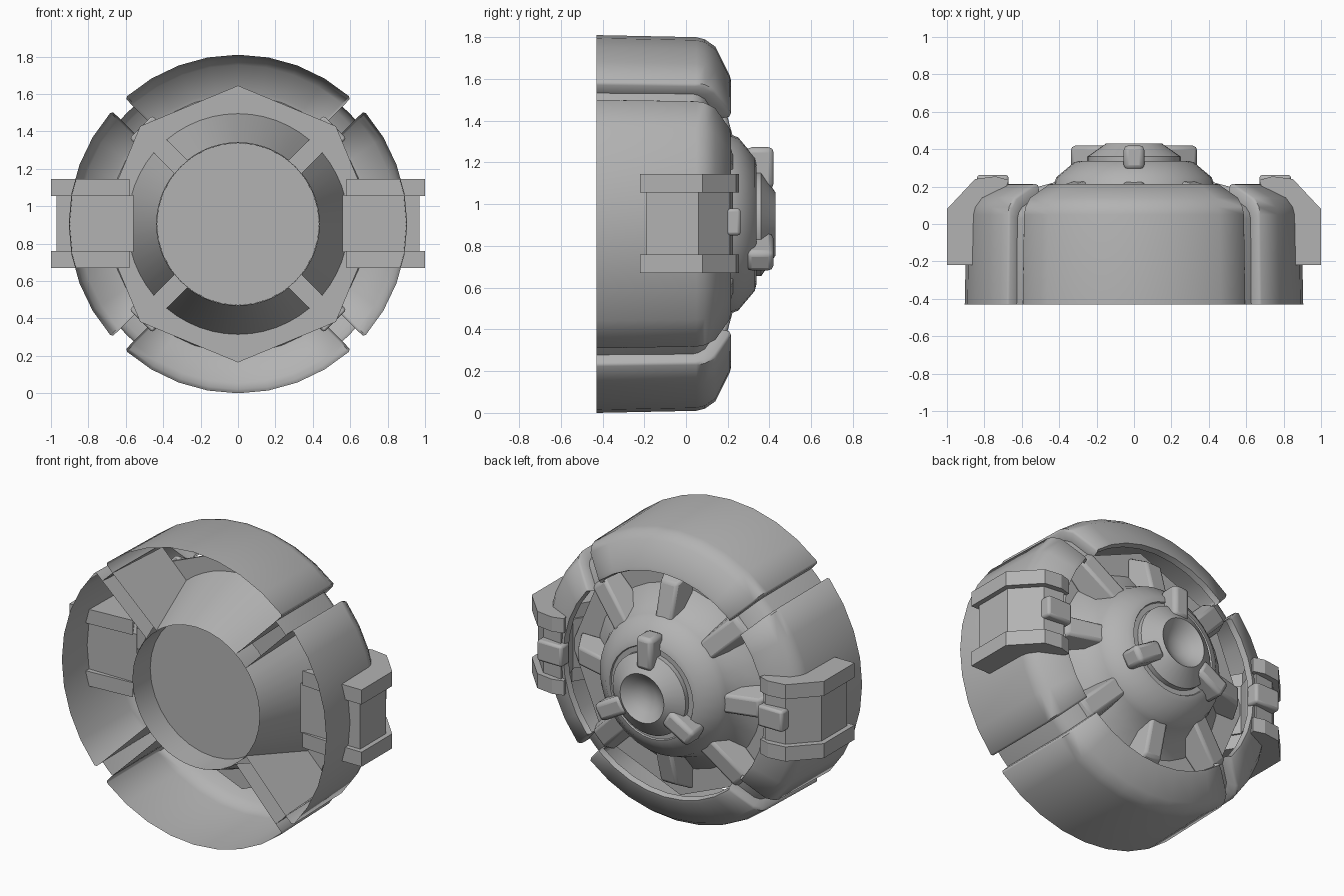
import bpy, bmesh
from math import sin, cos, pi, asin, radians

if "Cube" in bpy.data.objects:
    bpy.data.objects.remove(bpy.data.objects["Cube"])

CZ = 0.905
grey = bpy.data.materials.new("plain grey")
grey.use_nodes = True
grey.diffuse_color = (0.45, 0.45, 0.45, 1)
grey.node_tree.nodes["Principled BSDF"].inputs["Base Color"].default_value = (0.45, 0.45, 0.45, 1)


def polar(r, a, y):
    return (r * cos(a), y, CZ + r * sin(a))


def finish(name, bm, smooth=None, bevel=0):
    bmesh.ops.remove_doubles(bm, verts=bm.verts, dist=0.0005)
    bmesh.ops.recalc_face_normals(bm, faces=bm.faces)
    mesh = bpy.data.meshes.new(name)
    bm.to_mesh(mesh)
    bm.free()
    mesh.materials.append(grey)
    ob = bpy.data.objects.new(name, mesh)
    bpy.context.collection.objects.link(ob)
    if bevel:
        mod = ob.modifiers.new("bevel", "BEVEL")
        mod.width, mod.segments, mod.limit_method = bevel, 2, "ANGLE"
    if smooth:
        bpy.ops.object.select_all(action="DESELECT")
        ob.select_set(True)
        bpy.context.view_layer.objects.active = ob
        bpy.ops.object.shade_smooth_by_angle(angle=radians(smooth))
    return ob


def grid(name, columns, smooth=35):
    """Skin a list of equally long point columns."""
    bm = bmesh.new()
    rows = [[bm.verts.new(p) for p in c] for c in columns]
    for a, b in zip(rows, rows[1:]):
        for i in range(len(a) - 1):
            bm.faces.new((a[i], a[i + 1], b[i + 1], b[i]))
    return finish(name, bm, smooth)


def lathe(name, profile, n=32, smooth=35):
    return grid(name, [[polar(r, 2 * pi * k / n, y) for r, y in profile]
                       for k in range(n + 1)], smooth)


def hexahedron(name, rule, bevel):
    """Cube whose corners are placed by a rule of three signs."""
    bm = bmesh.new()
    bmesh.ops.create_cube(bm, size=2)
    for v in bm.verts:
        v.co = rule(*v.co)
    return finish(name, bm, 40, bevel)


def prism(name, outline, z0, z1):
    bm = bmesh.new()
    face = bm.faces.new([bm.verts.new((x, y, z0)) for x, y in outline])
    top = bmesh.ops.extrude_face_region(bm, geom=[face])["geom"]
    bm.faces.new([bm.verts.new((x, y, z0)) for x, y in outline])
    for v in top:
        if isinstance(v, bmesh.types.BMVert):
            v.co.z = z1
    return finish(name, bm)


# Outer shell: four panels with turned-in ends, and groove floors between them
SHELL = [(0.905, -0.43), (0.895, 0.05), (0.885, 0.09), (0.85, 0.14),
         (0.71, 0.21), (0.69, 0.215), (0.68, 0.18)]
FLOOR = [(0.84, -0.43), (0.835, 0.03), (0.825, 0.06), (0.80, 0.09),
         (0.70, 0.14), (0.68, 0.145), (0.67, 0.12)]


def column(profile, t, gap, centre):
    # t runs -1..1 across a panel whose ends stay parallel to the diagonals
    return [polar(r, centre + t * (pi / 4 - asin(gap / r)), y) for r, y in profile]


chamfer = [(r - 0.012, y - 0.008 * (y > 0)) for r, y in SHELL]
DRUM = [(0.435, -0.41), (0.59, 0.04)]
WEB = [[(0.84, -0.43), (0.82, 0.04)], DRUM]
for k, place in enumerate(("left", "top", "right", "bottom")):
    mid = k * pi / 2
    n = 8
    cols = [column(FLOOR, -1, 0.048, mid), column(chamfer, -1, 0.05, mid)]
    cols += [column(SHELL, 2 * i / n - 1, 0.062, mid) for i in range(n + 1)]
    cols += [column(chamfer, 1, 0.05, mid), column(FLOOR, 1, 0.048, mid)]
    grid("shell_panel_" + place, cols, 55)
    diag = mid + pi / 4
    grid("groove_floor_%d" % k, [[polar(r, diag + t * asin(0.05 / r), y) for r, y in FLOOR]
                                 for t in (-1, 0, 1)])

    # Sloped drum wall sectors, and thin webs from their ends to the shell
    grid("drum_sector_" + place, [column(DRUM, i / 6 - 1, 0.048, mid) for i in range(13)])
    for t, end in ((-1, "a"), (1, "b")):
        grid("web_%s_%s" % (place, end), [column(edge, t, 0.048, mid) for edge in WEB])

# Drum recess and floor
lathe("drum_recess", [(0.435, -0.41), (0.433, -0.24), (0, -0.24)])

# Eight-sided backing plate
lathe("backing_plate", [(0, 0.04), (0.74, 0.04), (0.74, 0.055), (0, 0.055)], 8, None)

# Hub with dished tip and grooved collar
lathe("hub", [(0, 0.36), (0.05, 0.365), (0.1, 0.39), (0.15, 0.43),
              (0.25, 0.36), (0.25, 0.33), (0.28, 0.33), (0.285, 0.338), (0.32, 0.33),
              (0.415, 0.25), (0.43, 0.21), (0.47, 0.12), (0.56, 0.055)])

# Eight tapered prongs round the hub, the diagonal ones reaching the grooves
for k in range(8):
    a = k * pi / 4
    reach = 0.06 * (k % 2)

    def prong(sx, sy, sz):
        up = sy > 0
        r = (0.62 if up else 0.68) + reach if sx > 0 else 0.38
        y = (0.17 if sx > 0 else 0.235) if up else 0.05
        w = (0.055 if up else 0.09) * sz
        x, _, z = polar(r, a, 0)
        return (x - w * sin(a), y, z + w * cos(a))
    hexahedron("prong_%d" % k, prong, 0.015)

# Three rounded lugs on the hub face
for k in range(3):
    a = pi / 2 + k * 2 * pi / 3

    def lug(sx, sy, sz):
        x, _, z = polar(0.268 + 0.1 * sx, a, 0)
        return (x - 0.055 * sz * sin(a), 0.355 + 0.065 * sy, z + 0.055 * sz * cos(a))
    hexahedron("hub_lug_%d" % k, lug, 0.025)

# Side clamps: two bars, a thinner middle plate and a catch
BAR = [(0.58, -0.2), (0.87, -0.22), (1.0, -0.22), (1.0, 0.08), (0.85, 0.24),
       (0.74, 0.255), (0.67, 0.235), (0.7, 0.14), (0.74, 0.06)]
PLATE = [(0.56, -0.19), (0.97, -0.19), (0.97, 0.06), (0.83, 0.21), (0.7, 0.225),
         (0.7, 0.14), (0.73, 0.06)]
for side, s in (("left", 1), ("right", -1)):
    for name, outline, z0, z1 in (("clamp_lower_bar_", BAR, 0.67, 0.76),
                                  ("clamp_upper_bar_", BAR, 1.055, 1.145),
                                  ("clamp_plate_", PLATE, 0.755, 1.06)):
        prism(name + side, [(s * x, y) for x, y in outline], z0, z1)
    hexahedron("clamp_catch_" + side,
               lambda sx, sy, sz: (s * (0.755 + 0.085 * sx), 0.22 + 0.042 * sy, 0.915 + 0.065 * sz),
               0.015)
